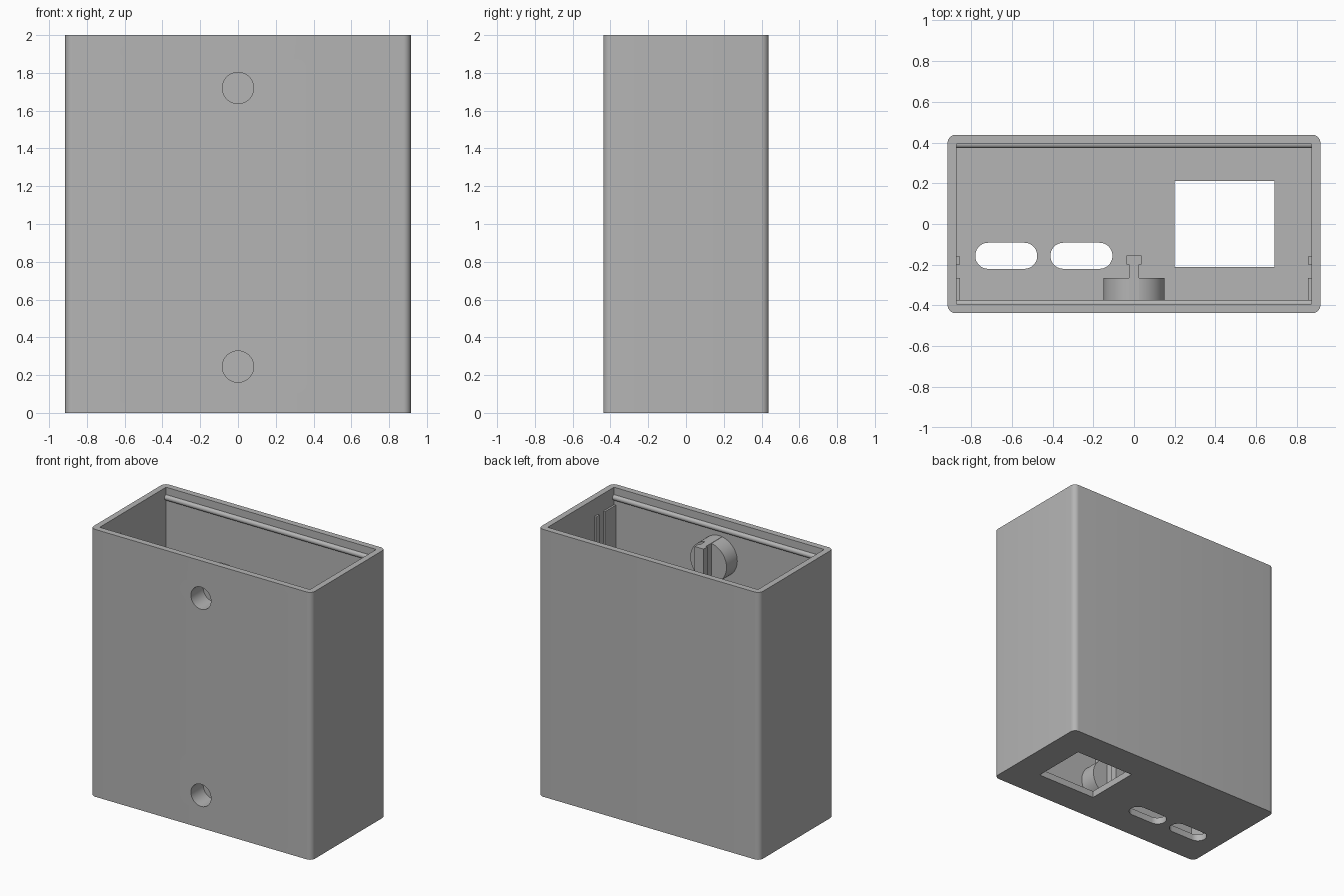
import bpy, bmesh, math
from mathutils import Matrix

if "Cube" in bpy.data.objects:
    bpy.data.objects.remove(bpy.data.objects["Cube"], do_unlink=True)

# Single grey plastic
grey = bpy.data.materials.new("grey_plastic")
grey.use_nodes = True
grey.diffuse_color = (0.46, 0.46, 0.46, 1)
grey.node_tree.nodes["Principled BSDF"].inputs["Base Color"].default_value = (0.46, 0.46, 0.46, 1)

HX, HY, H = 0.915, 0.438, 2.0     # outer half sizes and height
IX, IY, FLOOR = 0.87, 0.392, 0.05  # inner half sizes and floor thickness
RAIL_TOP = 1.87
SCREW_Z = (0.245, 1.72)


def finish(name, bm):
    mesh = bpy.data.meshes.new(name)
    bm.to_mesh(mesh)
    bm.free()
    mesh.materials.append(grey)
    ob = bpy.data.objects.new(name, mesh)
    bpy.context.collection.objects.link(ob)
    return ob


def box(name, x0, x1, y0, y1, z0, z1, radius=0, segments=8):
    """Box between limits, with optional rounded vertical edges."""
    bm = bmesh.new()
    bmesh.ops.create_cube(bm, size=1)
    bmesh.ops.scale(bm, vec=(x1 - x0, y1 - y0, z1 - z0), verts=bm.verts)
    bmesh.ops.translate(bm, vec=((x0 + x1) / 2, (y0 + y1) / 2, (z0 + z1) / 2), verts=bm.verts)
    if radius:
        upright = [e for e in bm.edges if abs(e.verts[0].co.z - e.verts[1].co.z) > 0.001]
        bmesh.ops.bevel(bm, geom=upright, offset=radius, segments=segments,
                        profile=0.5, affect='EDGES')
    return finish(name, bm)


def rod(name, axis, radius, length, centre, sides=48):
    bm = bmesh.new()
    bmesh.ops.create_cone(bm, cap_ends=True, segments=sides, radius1=radius,
                          radius2=radius, depth=length)
    turn = Matrix.Rotation(math.pi / 2, 4, 'Y' if axis == 'X' else 'X')
    bmesh.ops.transform(bm, matrix=Matrix.Translation(centre) @ turn, verts=bm.verts)
    return finish(name, bm)


def combine(ob, others, operation):
    for other in others:
        other.hide_render = True
        mod = ob.modifiers.new("combine", 'BOOLEAN')
        mod.operation, mod.object, mod.solver = operation, other, 'EXACT'
        bpy.context.view_layer.objects.active = ob
        bpy.ops.object.modifier_apply(modifier=mod.name)
        bpy.data.objects.remove(other, do_unlink=True)


def screw_holes():
    return [rod("hole_cutter", 'Y', 0.083, 0.3, (0, -0.293 - 0.15, z)) for z in SCREW_Z]


# Open-topped case with floor openings and screw recesses
case = box("case", -HX, HX, -HY, HY, 0, H, 0.04)
cutters = [box("cavity", -IX, IX, -IY, IY, FLOOR, H + 0.1),
           box("window", 0.2, 0.69, -0.21, 0.21, -0.1, 0.2)]
for x in (-0.627, -0.258):
    cutters.append(box("slot", x - 0.152, x + 0.152, -0.22, -0.092, -0.1, 0.2, 0.063, 10))
combine(case, cutters + screw_holes(), 'DIFFERENCE')

# Round bosses behind the screw recesses
bosses = []
for label, z in zip(("lower", "upper"), SCREW_Z):
    boss = rod(label + "_screw_boss", 'Y', 0.15, 0.145, (0, -0.3375, z), 64)
    combine(boss, [rod("hole_cutter", 'Y', 0.083, 0.3, (0, -0.293 - 0.15, z))], 'DIFFERENCE')
    bosses.append(boss)

# T-shaped centre rail, kept clear of the recesses
stem = box("centre_rail_stem", -0.025, 0.025, -0.4, -0.19, FLOOR - 0.01, RAIL_TOP)
combine(stem, screw_holes(), 'DIFFERENCE')
head = box("centre_rail_head", -0.037, 0.037, -0.2, -0.155, FLOOR - 0.01, RAIL_TOP)

# Board guides on both side walls
for side, s in (("left", 1), ("right", -1)):
    x0, x1 = sorted((s * 0.855, s * (IX + 0.01)))
    box(side + "_narrow_guide", x0, x1, -0.2, -0.16, FLOOR - 0.01, RAIL_TOP)
    box(side + "_wide_guide", x0, x1, -IY - 0.01, -0.265, FLOOR - 0.01, RAIL_TOP)

# Snap beads below the rim
beads = [rod(name, 'X', 0.02, 2 * IX + 0.01, (0, y, 1.925), 24)
         for name, y in (("front_snap_bead", -IY), ("back_snap_bead", IY))]

# Smooth the rounded parts, keeping hard edges
for ob in [case] + bosses + beads:
    bpy.ops.object.select_all(action='DESELECT')
    ob.select_set(True)
    bpy.context.view_layer.objects.active = ob
    bpy.ops.object.shade_smooth_by_angle(angle=math.radians(30))
